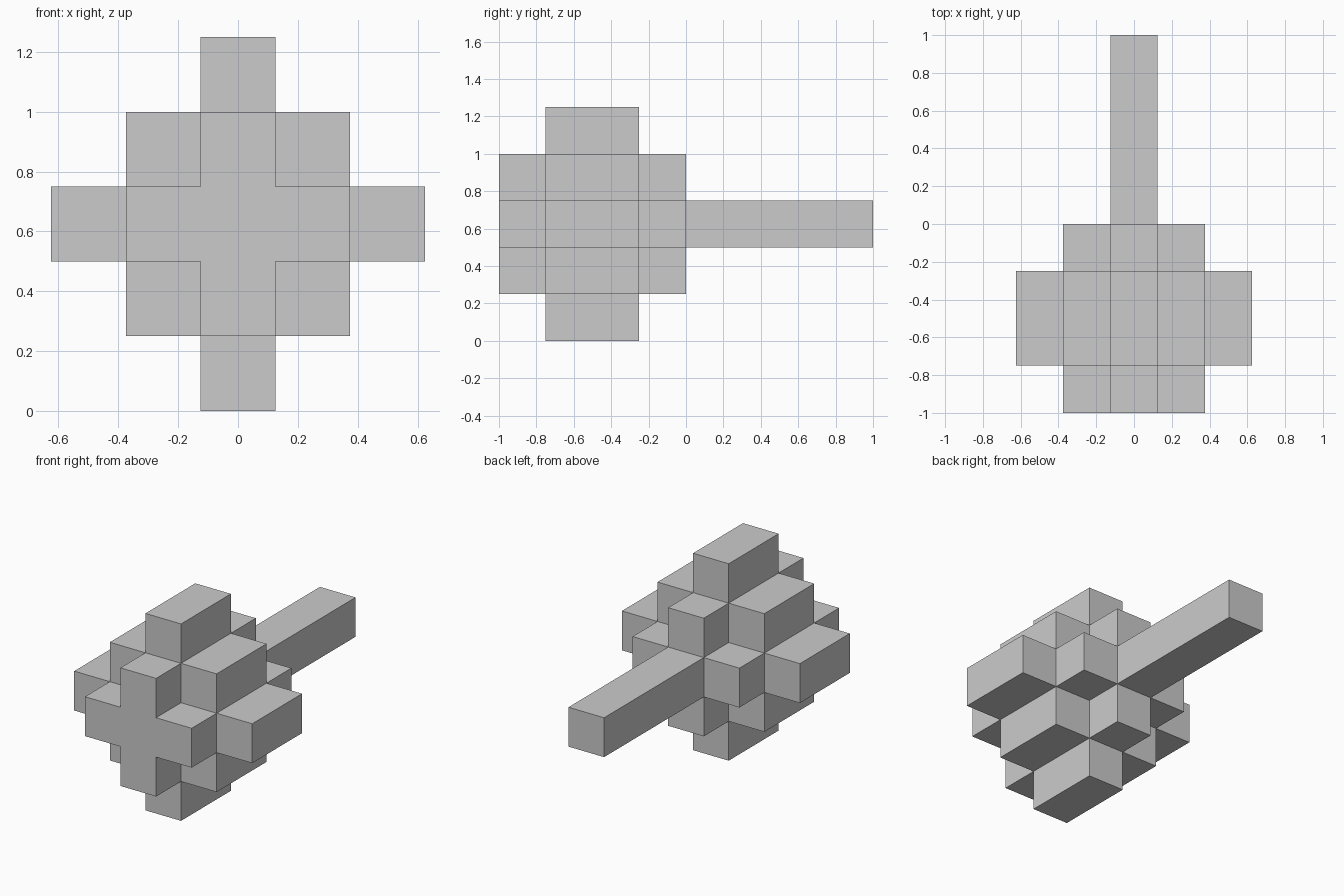
import bpy, bmesh, math
from mathutils import Vector

if "Cube" in bpy.data.objects:
    bpy.data.objects.remove(bpy.data.objects["Cube"])

S = 0.25                      # block size
MID_Z = 0.625                 # height of the head centre

# Cells are (x, y, z) block indices; x and z are centred, y starts at the joint
def diamond(r):
    """Stepped diamond cross-section with r steps from the centre."""
    n = range(-r, r + 1)
    return [(x, z) for x in n for z in n if abs(x) + abs(z) <= r]

# Head: small plus at front and back, wide stepped diamond in the middle
head = {(x, y, z) for y, r in ((-4, 1), (-3, 2), (-2, 2), (-1, 1))
        for x, z in diamond(r)}
# Handle: one block wide, four blocks long
handle = {(0, y, 0) for y in range(4)}
solid = head | handle

def build(name, cells):
    """Skin the exposed sides of the cells, then merge flat areas."""
    bm = bmesh.new()
    for c in cells:
        centre = Vector((c[0] * S, (c[1] + 0.5) * S, MID_Z + c[2] * S))
        for axis in range(3):
            for sign in (-1, 1):
                d = Vector((0, 0, 0))
                d[axis] = sign
                if tuple(int(c[i] + d[i]) for i in range(3)) in solid:
                    continue
                u, v = Vector((0, 0, 0)), Vector((0, 0, 0))
                u[(axis + 1) % 3] = 1
                v[(axis + 2) % 3] = sign
                corners = (-u - v, u - v, u + v, v - u)
                bm.faces.new([bm.verts.new(centre + (d + k) * S / 2)
                              for k in corners])
    bmesh.ops.remove_doubles(bm, verts=bm.verts[:], dist=1e-4)
    bmesh.ops.dissolve_limit(bm, angle_limit=math.radians(1),
                             verts=bm.verts[:], edges=bm.edges[:])
    mesh = bpy.data.meshes.new(name)
    bm.to_mesh(mesh)
    bm.free()
    bpy.context.collection.objects.link(bpy.data.objects.new(name, mesh))

build("head", head)
build("handle", handle)
